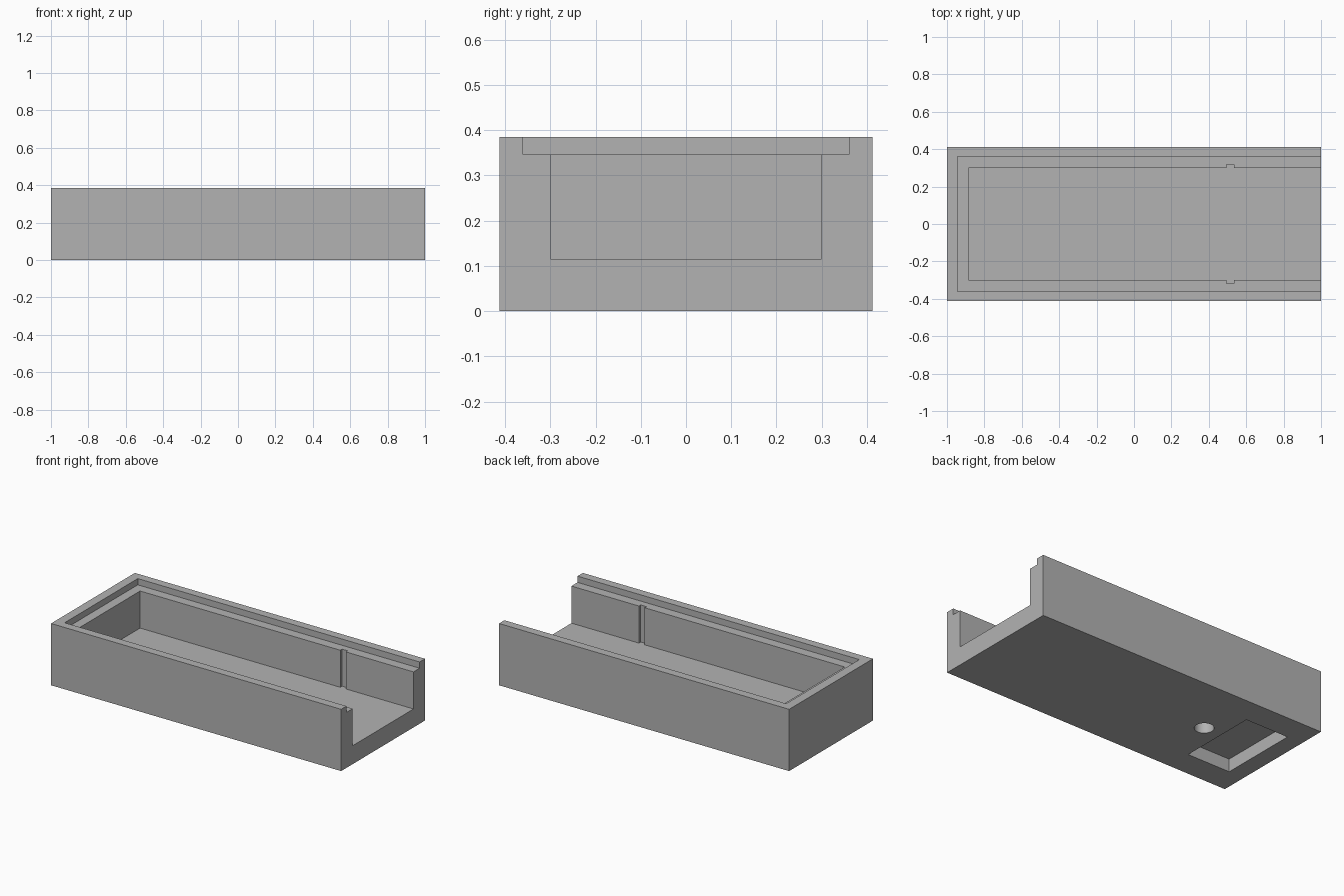
import bpy, bmesh, math

cube = bpy.data.objects.get("Cube")
if cube:
    bpy.data.objects.remove(cube, do_unlink=True)

grey = bpy.data.materials.new("plain grey")
grey.use_nodes = True
COLOUR = (0.45, 0.45, 0.45, 1)
grey.diffuse_color = COLOUR
grey.node_tree.nodes["Principled BSDF"].inputs["Base Color"].default_value = COLOUR


def prism(name, outline, z0, z1):
    """Extrude a flat outline from z0 up to z1."""
    bm = bmesh.new()
    face = bm.faces.new([bm.verts.new((x, y, z0)) for x, y in outline])
    top = bmesh.ops.extrude_face_region(bm, geom=[face])["geom"]
    bmesh.ops.translate(bm, vec=(0, 0, z1 - z0),
                        verts=[v for v in top if isinstance(v, bmesh.types.BMVert)])
    bmesh.ops.recalc_face_normals(bm, faces=bm.faces)
    mesh = bpy.data.meshes.new(name)
    bm.to_mesh(mesh)
    bm.free()
    mesh.materials.append(grey)
    obj = bpy.data.objects.new(name, mesh)
    bpy.context.collection.objects.link(obj)
    return obj


def rect(x0, x1, half_y):
    return [(x0, -half_y), (x1, -half_y), (x1, half_y), (x0, half_y)]


# Solid block
tray = prism("tray", rect(-1, 1, 0.4125), 0, 0.385)

# Lid rebate, open at the +x end
rebate = prism("rebate_cutter", rect(-0.943, 1.2, 0.36), 0.346, 0.6)

# Cavity with a divider groove in each long wall
side = [(-0.885, 0.30), (0.495, 0.30), (0.495, 0.318),
        (0.535, 0.318), (0.535, 0.30), (1.2, 0.30)]
cavity = prism("cavity_cutter", side + [(x, -y) for x, y in reversed(side)], 0.115, 0.6)

# Underside pocket and blind round hole
pocket = prism("pocket_cutter", rect(-0.895, -0.60, 0.25), -0.1, 0.08)
ring = [(-0.48 + 0.055 * math.cos(i * math.tau / 48),
         0.03 + 0.055 * math.sin(i * math.tau / 48)) for i in range(48)]
hole = prism("hole_cutter", ring, -0.1, 0.08)

cutters = [rebate, cavity, pocket, hole]
for cutter in cutters:
    mod = tray.modifiers.new(cutter.name, "BOOLEAN")
    mod.operation = "DIFFERENCE"
    mod.solver = "EXACT"
    mod.object = cutter

# Bake the cuts and drop the cutters
bpy.context.view_layer.update()
baked = bpy.data.meshes.new_from_object(
    tray.evaluated_get(bpy.context.evaluated_depsgraph_get()))
tray.modifiers.clear()
tray.data = baked
for cutter in cutters:
    bpy.data.objects.remove(cutter, do_unlink=True)

# Smooth the round hole only
bpy.ops.object.select_all(action="DESELECT")
tray.select_set(True)
bpy.context.view_layer.objects.active = tray
bpy.ops.object.shade_smooth_by_angle(angle=math.radians(30))
